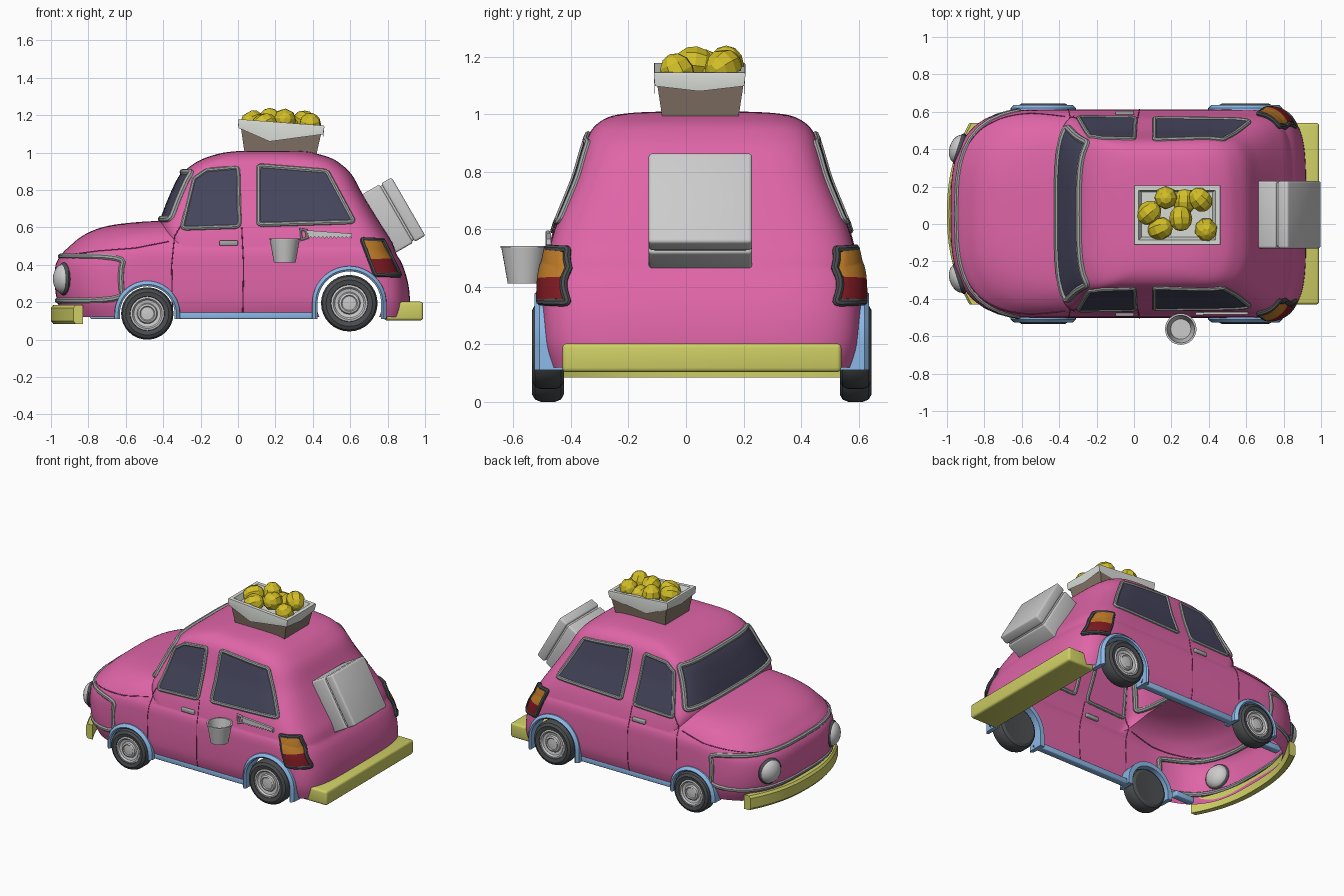
import bpy, bmesh
from math import sin, cos, pi, radians, copysign, hypot
from mathutils import Vector, Matrix

if "Cube" in bpy.data.objects:
    bpy.data.objects.remove(bpy.data.objects["Cube"])

COL = dict(pink=(.74, .13, .39), blue=(.26, .48, .8), yellow=(.62, .62, .13), glass=(.06, .06, .11),
           rubber=(.07, .075, .08), brown=(.24, .18, .14), lemon=(.65, .52, .02), amber=(.5, .19, .02),
           red=(.2, .01, .015), trim=(.36, .37, .37), cloth=(.7, .72, .68), seam=(.3, .04, .15))
MATS = {}
for k, c in COL.items():
    MATS[k] = bpy.data.materials.new(k)
    MATS[k].diffuse_color = (*c, 1)


def add_mesh(name, me, mat=None):
    o = bpy.data.objects.new(name, me)
    bpy.context.collection.objects.link(o)
    if mat:
        me.materials.clear()
        me.materials.append(MATS[mat])
    return o


def from_bm(name, bm, mat=None):
    bmesh.ops.recalc_face_normals(bm, faces=bm.faces)
    me = bpy.data.meshes.new(name)
    bm.to_mesh(me)
    bm.free()
    return add_mesh(name, me, mat)


def loft(name, rows, mat=None, caps=(True, True)):
    """Skin closed rings of points."""
    bm = bmesh.new()
    R = [[bm.verts.new(p) for p in r] for r in rows]
    n = len(R[0])
    for a, b in zip(R, R[1:]):
        for i in range(n):
            bm.faces.new((a[i], a[(i + 1) % n], b[(i + 1) % n], b[i]))
    if caps[0]:
        bm.faces.new(R[0])
    if caps[1]:
        bm.faces.new(R[-1])
    return from_bm(name, bm, mat)


def lathe(name, prof, mat=None, caps=(False, True), n=32):
    return loft(name, [[(r * cos(2 * pi * i / n), r * sin(2 * pi * i / n), z) for i in range(n)]
                       for r, z in prof], mat, caps)


def box(name, lo, hi, mat=None, bevel=.01):
    bm = bmesh.new()
    lo, hi = Vector(lo), Vector(hi)
    bmesh.ops.create_cube(bm, size=1, matrix=Matrix.Translation((lo + hi) / 2) @ Matrix.Diagonal((*(hi - lo), 1)))
    if bevel:
        bmesh.ops.bevel(bm, geom=bm.edges[:], offset=bevel, segments=3, profile=.5, affect='EDGES')
    return from_bm(name, bm, mat)


def tube(name, pts, r, mat=None, cyclic=True):
    cu = bpy.data.curves.new(name, 'CURVE')
    cu.dimensions, cu.bevel_depth, cu.bevel_resolution, cu.use_fill_caps = '3D', r, 2, True
    s = cu.splines.new('POLY')
    s.points.add(len(pts) - 1)
    for p, q in zip(s.points, pts):
        p.co = (*q, 1)
    s.use_cyclic_u = cyclic
    o = bpy.data.objects.new(name, cu)
    me = bpy.data.meshes.new_from_object(o)
    bpy.data.objects.remove(o)
    return add_mesh(name, me, mat)


# Body shapes: horizontal levels (z, front x, rear x, half width), rounded plan corners
def smooth(lv, k=4):
    v = [Vector(l) for l in lv]
    out = []
    for i in range(len(v) - 1):
        a, b, c, d = v[max(i - 1, 0)], v[i], v[i + 1], v[min(i + 2, len(v) - 1)]
        for t in (j / k for j in range(k)):
            out.append(b + .5 * t * (c - a + t * (2 * a - 5 * b + 4 * c - d + t * (3 * (b - c) + d - a))))
    return out + [v[-1]]


LOWER = dict(lv=smooth([(.12, -.93, .915, .53), (.2, -.965, .92, .552), (.3, -.98, .91, .557), (.4, -.975, .88, .555),
                        (.46, -.94, .845, .55), (.5, -.9, .82, .535), (.55, -.84, .79, .5), (.59, -.76, .75, .45),
                        (.615, -.66, .7, .39), (.63, -.52, .6, .29), (.635, -.42, .5, .15)]), L=(.5, .32), n=(3, 4.5))
CABIN = dict(lv=smooth([(.35, -.3, .89, .54), (.45, -.36, .85, .543), (.52, -.4, .825, .533), (.6, -.42, .775, .512),
                        (.68, -.395, .725, .48), (.78, -.355, .665, .44), (.88, -.305, .61, .41), (.935, -.245, .555, .39),
                        (.97, -.18, .5, .36), (.995, -.1, .42, .31), (1.006, -.03, .37, .23), (1.01, .05, .3, .12)]),
             L=(.14, .32), n=(3.5, 4.5))


def level(sh, z):
    lv = sh['lv']
    z = min(max(z, lv[0][0]), lv[-1][0])
    for a, b in zip(lv, lv[1:]):
        if z <= b[0]:
            break
    _, xf, xr, hw = a.lerp(b, (z - a[0]) / (b[0] - a[0]))
    k = min(1, .95 * (xr - xf) / sum(sh['L']))
    return xf, xr, hw, sh['L'][0] * k, sh['L'][1] * k


def plan(sh, t, z, off=0):
    """Point on the shape at plan angle t (0 = nose) and height z."""
    xf, xr, hw, lf, lr = level(sh, z)
    c, s = cos(radians(t)), sin(radians(t))
    n = sh['n'][0 if c > 0 else 1]
    q = abs(c) ** (2 / n)
    x = xf + lf - lf * q if c > 0 else xr - lr + lr * q
    return (x - off * c, copysign(hw * abs(s) ** (2 / n), s) + off * s, z)


def side(x, z, off=0):
    """Half width of the car at (x, z)."""
    best = 0
    for sh in (LOWER, CABIN):
        if sh['lv'][0][0] <= z <= sh['lv'][-1][0]:
            xf, xr, hw, lf, lr = level(sh, z)
            for u, n in (((xf + lf - x) / lf, sh['n'][0]), ((x - xr + lr) / lr, sh['n'][1])):
                if u > 0:
                    hw *= max(0, 1 - u ** n) ** (1 / n)
            best = max(best, hw)
    return best + off


def outline(poly, f=.1, k=12):
    """Closed outline with rounded corners and dense edges."""
    P = [Vector(p) for p in poly]
    out = []
    for a, b, c in zip(P[-1:] + P, P, P[1:] + P[:1]):
        s, e = b.lerp(a, f), b.lerp(c, f)
        out += [s.lerp(b, t).lerp(b.lerp(e, t), t) for t in (0, .25, .5, .75)]
        out += [e.lerp(c.lerp(b, f), j / k) for j in range(k)]
    return out


def panel(name, poly, fn, mat, frame=.014, f=.08, fmat='trim', off=.008):
    """Pane following the body surface, with a tube frame."""
    loop = outline(poly, f)
    c = sum(loop, Vector((0, 0))) / len(loop)
    if mat:
        loft(name, [[fn(*c.lerp(p, s), o) for p in loop] for s, o in
                    ((1, -.01), (1, off), (.8, off), (.6, off), (.4, off), (.2, off), (.02, off))], mat, (False, True))
    if frame:
        tube(name + '_frame', [fn(*p, 0.002) for p in loop], frame, fmat)


# Body shell: cabin joined to lower body, wheel arches cut out, open underneath
ANG = [i * 3 for i in range(31)]
ANG = ANG + [a + .001 if a == 90 else a for a in range(90, 271, 3)] + [270.001 + i * 3 for i in range(30)]
shells = [loft(n, [[plan(s, t, l[0]) for t in ANG] for l in s['lv']], 'pink')
          for n, s in (('body_shell', LOWER), ('cabin_cutter', CABIN))]
ARCH = [(-.485, .14, .152), (.595, .195, .176)]
body, cutters = shells[0], [(shells[1], 'UNION')]
for x, z, r in ARCH:
    o = lathe('arch_cutter', [(r, -1), (r, 1)], None, (True, True), 48)
    o.data.transform(Matrix.Translation((x, 0, z)) @ Matrix.Rotation(pi / 2, 4, 'X'))
    cutters.append((o, 'DIFFERENCE'))
for o, op in cutters:
    m = body.modifiers.new(op, 'BOOLEAN')
    m.object, m.operation, m.solver = o, op, 'EXACT'
dg = bpy.context.evaluated_depsgraph_get()
bm = bmesh.new()
bm.from_mesh(bpy.data.meshes.new_from_object(body.evaluated_get(dg)))
body.modifiers.clear()
kill = [f for f in bm.faces if (f.normal.z < -.9 and f.calc_center_median().z < .13) or (abs(f.normal.y) < .1 and any(
    all(abs(hypot(v.co.x - x, v.co.z - z) - r) < .002 for v in f.verts) for x, z, r in ARCH))]
bmesh.ops.delete(bm, geom=kill, context='FACES')
bm.to_mesh(body.data)
bm.free()
for o, _ in cutters:
    bpy.data.objects.remove(o)

# Windscreen and nose trim
panel('windscreen', [(-63, .645), (63, .645), (62, .895), (-62, .895)],
      lambda t, z, o: plan(CABIN, t, z, o), 'glass', .018)
panel('nose_trim', [(-81, .21), (81, .21), (81, .445), (-81, .445)],
      lambda t, z, o: plan(LOWER, t, z, o - .006), None, .016, .14)

for s in (-1, 1):
    fn = lambda x, z, o: (x, s * side(x, z, o), z)
    # Side windows and rear lamps
    panel('front_window', [(-.3, .595), (-.235, .86), (-.17, .905), (0, .92), (.008, .605)], fn, 'glass', .012)
    panel('rear_window', [(.11, .615), (.11, .93), (.475, .9), (.62, .63)], fn, 'glass', .013, .05)
    panel('amber_lamp', [(.67, .53), (.77, .525), (.82, .435), (.705, .43)], fn, 'amber', 0, .02, off=.025)
    panel('red_lamp', [(.705, .43), (.82, .435), (.86, .35), (.74, .36)], fn, 'red', 0, .02, off=.025)
    panel('lamp_frame', [(.665, .535), (.775, .53), (.865, .345), (.735, .35)],
          lambda x, z, o: fn(x, z, o + .01), None, .014, .05, 'rubber')
    # Door and bonnet seams, door handle
    for pts in ([(-.35, .13), (-.355, .4), (-.34, .55), (-.3, .62)], [(.025, .13), (.03, .4), (.02, .6)],
                [(-.9, .455), (-.75, .475), (-.55, .49), (-.37, .525)]):
        line = [Vector(a).lerp(Vector(b), j / 8) for a, b in zip(pts, pts[1:]) for j in range(9)]
        tube('panel_seam', [fn(p.x, p.y, 0) for p in line], .003, 'seam', False)
    y = s * side(-.05, .515)
    box('door_handle', (-.1, y - .015, .503), (0, y + .015, .53), 'trim', .006)
    # Headlamps
    for nm, r, d, mat in (('headlamp_rim', .088, .03, 'rubber'), ('headlamp_lens', .08, .055, 'cloth')):
        bm = bmesh.new()
        bmesh.ops.create_uvsphere(bm, u_segments=24, v_segments=14, radius=1, matrix=Matrix.Translation(
            (-.932, s * .345, .325)) @ Matrix.Rotation(-s * radians(18), 4, 'Z') @ Matrix.Diagonal((d, r, r, 1)))
        from_bm(nm, bm, None if mat == 'cloth' else mat)
    # Wheels and blue arches
    for (x, z, r), k in zip(ARCH, (1, 1.08)):
        tyre = lathe('tyre', [(.05, -.05), (.115, -.055), (.132, -.045), (.14, -.025), (.14, .025), (.132, .045),
                              (.115, .055), (.092, .05), (.088, .03)], 'rubber', (True, True))
        hub = lathe('hubcap', [(.09, .02), (.09, .048), (.08, .05), (.072, .04), (.055, .036), (.05, .046), (.04, .05),
                               (.035, .045), (.005, .048)])
        for o in (tyre, hub):
            o.location, o.rotation_euler.x, o.scale = (x, s * .535, z), -s * pi / 2, (k, k, 1)
        path = [(1, .11 - z)] + [(cos(pi * i / 24), r * sin(pi * i / 24)) for i in range(25)] + [(-1, .11 - z)]
        rows = []
        for c, h in path:
            up = max(h, 0) / r
            rows.append([(x + c * (r + d), s * yy, z + h + d * up) for d, yy in
                         ((-.006, .47), (-.006, .575), (.004, .582), (.022, .565), (.026, .47))])
        loft('wheel_arch', rows, 'blue')
    # Sills
    for a, b in ((-.32, .42), (-.79, -.64)):
        e = .0 if a > -.5 else .09
        box('sill', (a, s * (.515 - e) - .025, .11), (b, s * (.515 - e) + .025, .15), 'blue', .008)

# Bumpers
box('rear_bumper', (.78, -.485, .103), (.99, .485, .203), 'yellow', .015)
rows = []
for i in range(25):
    y = -.485 + .97 * i / 24
    x = -1 + .12 * abs(y / .485) ** 2.3
    rows.append([(x, y, .1), (x + .012, y, .085), (x + .05, y, .085), (x + .05, y, .185), (x + .012, y, .185), (x, y, .17)])
loft('front_bumper', rows, 'yellow')

# Luggage case leaning on the tail: thick and thin halves with a groove
for nm, a, b, w in (('case_base', -.1, .025, .18), ('case_groove', 0, .05, .17), ('case_lid', .035, .1, .18)):
    o = box(nm, (a, -w, -w), (b, w, w), None, .012)
    o.matrix_world = Matrix.Translation((.825, -.005, .662)) @ Matrix.Rotation(radians(-30), 4, 'Y')

for o in bpy.context.collection.objects:
    o.location.y += .055


# Roof crate with cloth lining and lemons
def rect(x0, x1, y0, y1, z, drop=0):
    xm, ym = (x0 + x1) / 2 - .06, (y0 + y1) / 2
    P = [(x0, y0, 0), (xm, y0, drop), (x1, y0, 0), (x1, ym, drop * .3), (x1, y1, 0), (xm, y1, drop), (x0, y1, 0),
         (x0, ym, drop * .3)]
    return [(x, y, z - .075 * (x - .23) - d) for x, y, d in P]


loft('crate', [rect(.035, .415, -.08, .18, .985), rect(.015, .445, -.1, .2, 1.12)], 'brown')
loft('crate_cloth', [rect(.003, .455, -.108, .202, 1.115, .06), rect(.0, .462, -.112, .207, 1.155),
                     rect(.003, .46, -.11, .205, 1.162), rect(.025, .435, -.085, .18, 1.162),
                     rect(.04, .42, -.07, .17, 1.125)], 'cloth', (False, True))
for i, (x, y, z) in enumerate([(.17, .14, 1.17), (.08, .06, 1.165), (.25, .03, 1.175), (.355, .13, 1.165),
                               (.14, -.025, 1.15), (.385, -.03, 1.145), (.27, .12, 1.14)]):
    bm = bmesh.new()
    bmesh.ops.create_uvsphere(bm, u_segments=8, v_segments=6, radius=.062)
    o = from_bm('lemon', bm, 'lemon')
    o.location, o.rotation_euler, o.scale = (x, y, z), (i * 1.3, i * .7, i * 2.1), (1, 1, 1.12)

# Bucket
lathe('bucket', [(.058, .412), (.08, .535), (.084, .535), (.084, .542), (.074, .542), (.054, .425)],
      None, (True, True)).location = (.25, -.562, 0)

# Saw hanging on the side
teeth = [(.61 - .0105 * i, .54 + (.012 if i % 2 else 0)) for i in range(23)]
blade = [(.37, .585), (.61, .567)] + teeth
loft('saw_blade', [[(x, y, z) for x, z in blade] for y in (-.47, -.485)])
tube('saw_handle', [(.34, -.48, .535), (.335, -.48, .59), (.365, -.48, .585), (.37, -.48, .545)], .009, 'cloth')

# Smooth shading with sharp edges kept
bpy.ops.object.select_all(action='DESELECT')
for o in bpy.context.collection.objects:
    if not o.name.startswith('lemon'):
        o.select_set(True)
        bpy.context.view_layer.objects.active = o
bpy.ops.object.shade_smooth_by_angle(angle=radians(35))

for m in bpy.data.materials:
    if m.users and not m.is_grease_pencil:
        m.use_nodes = True
        m.node_tree.nodes["Principled BSDF"].inputs["Base Color"].default_value = m.diffuse_color
